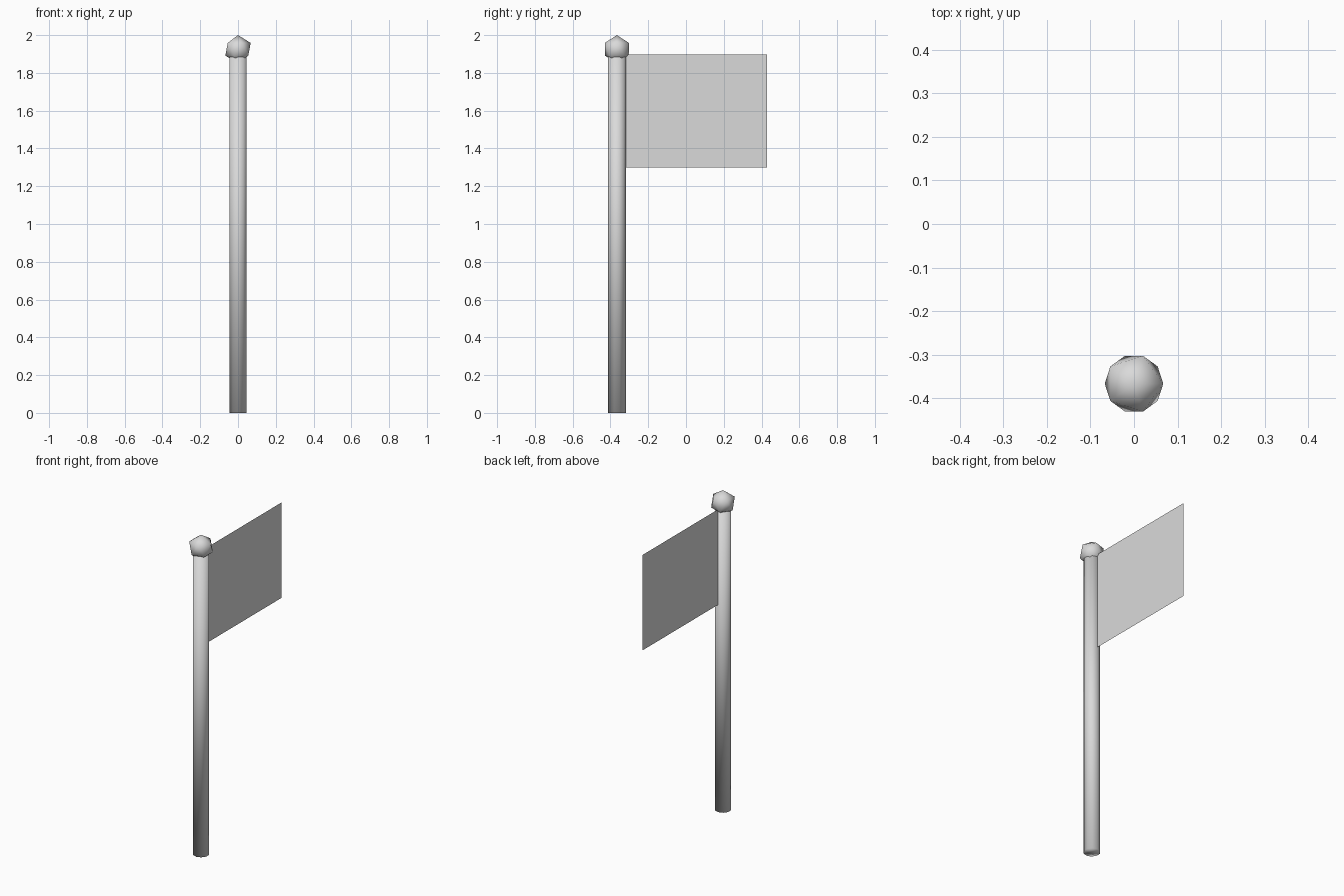
import bpy
import math

cube = bpy.data.objects.get("Cube")
if cube:
    bpy.data.objects.remove(cube, do_unlink=True)

POLE_Y = -0.366
POLE_RADIUS = 0.0475
POLE_HEIGHT = 1.9

# Single grey colour
grey = bpy.data.materials.new("light_grey")
grey.use_nodes = True
colour = (0.7, 0.7, 0.7, 1)
grey.diffuse_color = colour
grey.node_tree.nodes["Principled BSDF"].inputs["Base Color"].default_value = colour


def finish(name, smooth):
    obj = bpy.context.object
    obj.name = name
    obj.data.materials.append(grey)
    if smooth:
        bpy.ops.object.shade_smooth()
    return obj


# Ten-sided pole, smooth across its caps
bpy.ops.mesh.primitive_cylinder_add(
    vertices=10, radius=POLE_RADIUS, depth=POLE_HEIGHT,
    location=(0, POLE_Y, POLE_HEIGHT / 2))
finish("pole", True)

# Faceted ball finial
bpy.ops.mesh.primitive_ico_sphere_add(
    subdivisions=1, radius=0.075, location=(0, POLE_Y, 1.925))
finish("finial", True)

# Flat flag sheet, starting inside the pole
flag_start, flag_end = POLE_Y, 0.43
flag_bottom, flag_top = 1.3, 1.898
bpy.ops.mesh.primitive_plane_add(
    size=1, rotation=(0, math.pi / 2, 0),
    location=(0, (flag_start + flag_end) / 2, (flag_bottom + flag_top) / 2))
flag = finish("flag", False)
flag.scale = (flag_top - flag_bottom, flag_end - flag_start, 1)
